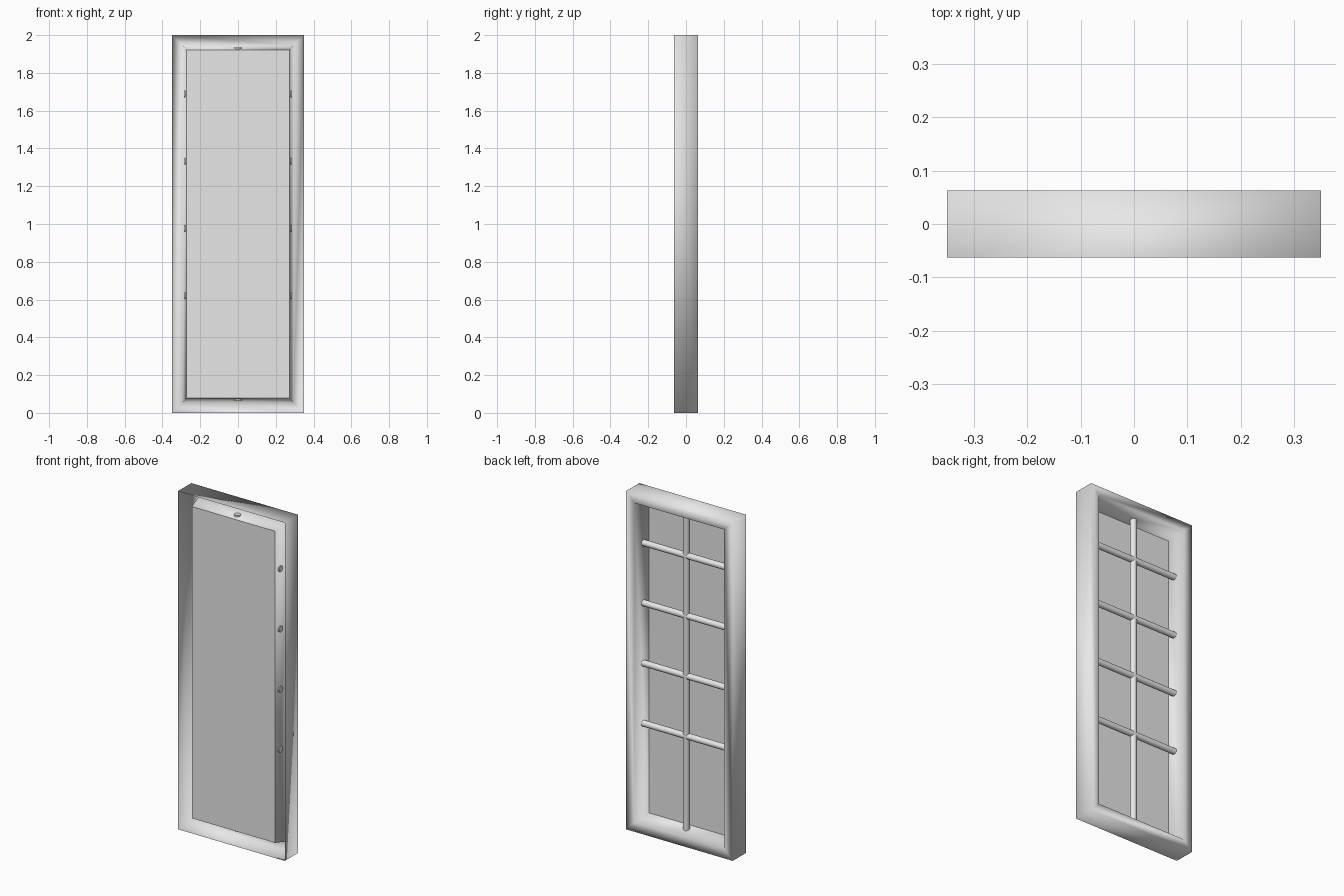
import bpy
import math

cube = bpy.data.objects.get("Cube")
if cube:
    bpy.data.objects.remove(cube, do_unlink=True)

# Single light grey paint
grey = bpy.data.materials.new("light_grey")
grey.use_nodes = True
colour = (0.8, 0.8, 0.8, 1)
grey.diffuse_color = colour
grey.node_tree.nodes["Principled BSDF"].inputs["Base Color"].default_value = colour

HEIGHT = 2.0
MID = HEIGHT / 2


def mesh_object(name, verts, faces, smooth=False):
    mesh = bpy.data.meshes.new(name)
    mesh.from_pydata(verts, [], faces)
    mesh.polygons.foreach_set("use_smooth", [smooth] * len(faces))
    mesh.materials.append(grey)
    obj = bpy.data.objects.new(name, mesh)
    bpy.context.collection.objects.link(obj)
    return obj


def ring(half_x, half_z, y):
    """Rectangle of four corners, counter-clockwise from the front."""
    return [(sx * half_x, y, MID + sz * half_z)
            for sx, sz in ((-1, -1), (1, -1), (1, 1), (-1, 1))]


# Frame: open-fronted shell of outer wall, back lip and sloped inner wall
FRONT, BACK, PANEL_Y = -0.0625, 0.0625, -0.042
sections = [(0.35, 1.0, FRONT), (0.35, 1.0, BACK),
            (0.294, 0.945, BACK), (0.273, 0.922, PANEL_Y)]
verts = [v for s in sections for v in ring(*s)]
faces = []
for s in range(len(sections) - 1):
    for i in range(4):
        a, b = 4 * s + i, 4 * s + (i + 1) % 4
        faces.append((a, a + 4, b + 4, b)[::-1])
mesh_object("window_frame", verts, faces, smooth=True)

# Pane closing the front of the sloped inner wall
mesh_object("window_pane", ring(*sections[-1]), [(0, 1, 2, 3)])


# Round glazing bars whose ends just pierce the inner wall
def bar(name, length, z, rotation):
    bpy.ops.mesh.primitive_cylinder_add(
        vertices=24, radius=0.018, depth=length,
        location=(0, -0.005, z), rotation=rotation)
    obj = bpy.context.object
    obj.name = name
    obj.data.materials.append(grey)
    bpy.ops.object.shade_smooth_by_angle(angle=math.radians(40))


bar("vertical_bar", 1.87, MID, (0, 0, 0))
for i in range(4):
    bar(f"cross_bar_{i + 1}", 0.568, 0.62 + 0.356 * i, (0, math.pi / 2, 0))
